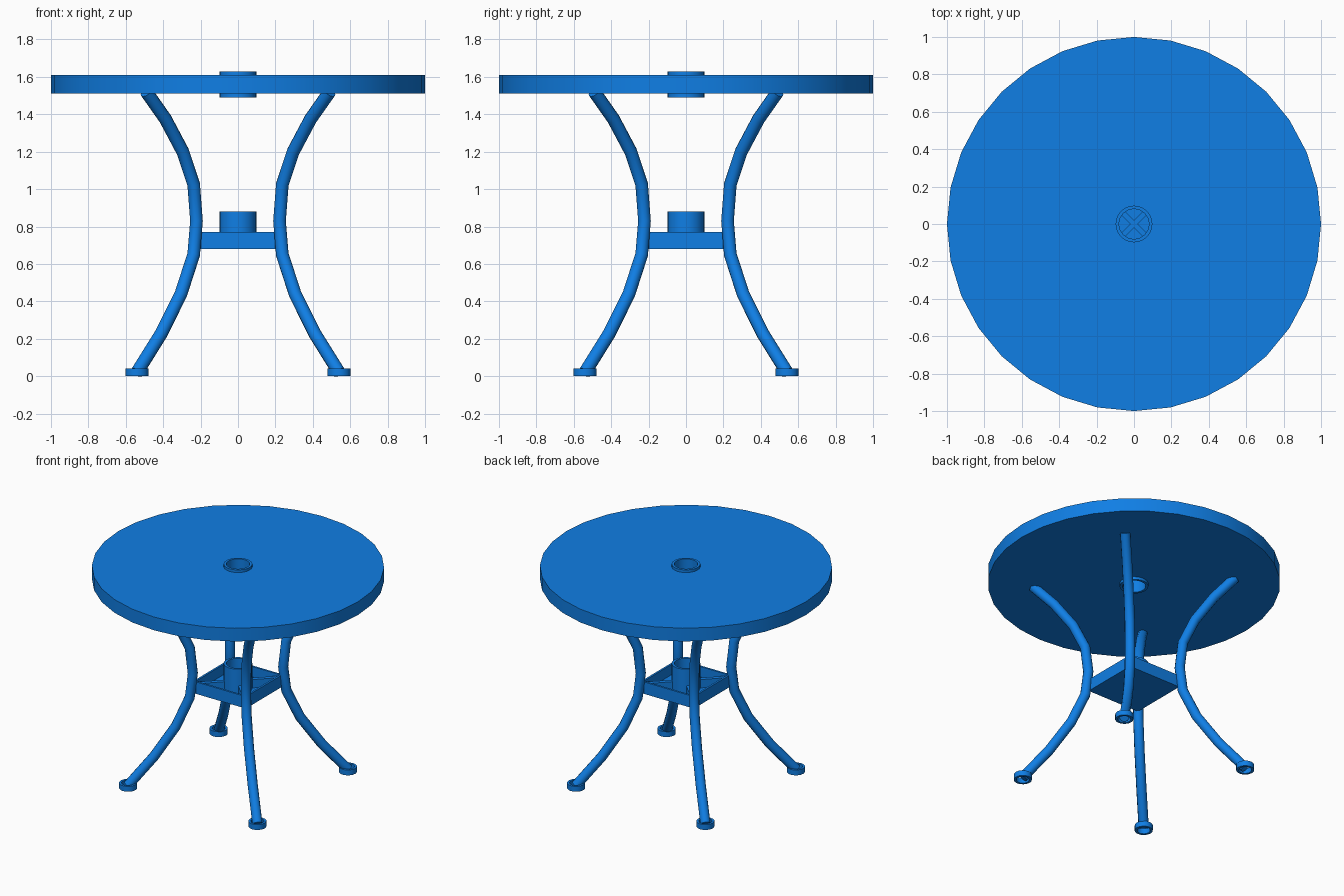
import bpy
import bmesh
from math import cos, sin, pi, sqrt, radians
from mathutils import Vector, Matrix

cube = bpy.data.objects.get("Cube")
if cube:
    bpy.data.objects.remove(cube, do_unlink=True)

BLUE = (0.005, 0.21, 0.78, 1)
blue = bpy.data.materials.new("blue_paint")
blue.use_nodes = True
blue.diffuse_color = BLUE
blue.node_tree.nodes["Principled BSDF"].inputs["Base Color"].default_value = BLUE


def finish(name, bm):
    """Turn a bmesh into a named, shaded object."""
    bmesh.ops.recalc_face_normals(bm, faces=bm.faces)
    mesh = bpy.data.meshes.new(name)
    bm.to_mesh(mesh)
    bm.free()
    mesh.materials.append(blue)
    obj = bpy.data.objects.new(name, mesh)
    bpy.context.collection.objects.link(obj)
    bpy.ops.object.select_all(action='DESELECT')
    obj.select_set(True)
    bpy.context.view_layer.objects.active = obj
    bpy.ops.object.shade_smooth_by_angle(angle=radians(35))
    return obj


def bridge(bm, a, b):
    for i in range(len(a)):
        j = (i + 1) % len(a)
        bm.faces.new((a[i], a[j], b[j], b[i]))


def ring(name, r_in, r_out, z0, z1, sides=32, at=(0, 0)):
    """Tube with a rectangular section around a vertical axis."""
    bm = bmesh.new()
    loops = []
    for r, z in ((r_in, z0), (r_out, z0), (r_out, z1), (r_in, z1)):
        loops.append([bm.verts.new((at[0] + r * cos(2 * pi * i / sides),
                                    at[1] + r * sin(2 * pi * i / sides), z))
                      for i in range(sides)])
    for k in range(4):
        bridge(bm, loops[k], loops[(k + 1) % 4])
    return finish(name, bm)


def box(name, size, centre, turn=0):
    bm = bmesh.new()
    bmesh.ops.create_cube(bm, size=1, matrix=Matrix.Translation(centre)
                          @ Matrix.Rotation(turn, 4, 'Z')
                          @ Matrix.Diagonal((*size, 1)))
    return finish(name, bm)


def leg(name, path, radius, angle, sides=12):
    """Bent tube swept along a path of (distance from axis, height)."""
    bm = bmesh.new()
    out = Vector((cos(angle), sin(angle), 0))
    side = Vector((-sin(angle), cos(angle), 0))
    pts = [out * d + Vector((0, 0, z)) for d, z in path]
    loops = []
    for k, p in enumerate(pts):
        tangent = (pts[min(k + 1, len(pts) - 1)] - pts[max(k - 1, 0)]).normalized()
        across = tangent.cross(side)
        loops.append([bm.verts.new(p + radius * (cos(2 * pi * i / sides) * across
                                                 + sin(2 * pi * i / sides) * side))
                      for i in range(sides)])
    for a, b in zip(loops, loops[1:]):
        bridge(bm, a, b)
    bm.faces.new(loops[0])
    bm.faces.new(loops[-1])
    return finish(name, bm)


# Round top with the parasol collar through its centre
ring("table_top", 0.09, 1.0, 1.51, 1.61)
ring("top_collar", 0.08, 0.098, 1.49, 1.63)

# Square tray between the legs, with pole socket and crossed ribs
HALF, WALL, LOW, HIGH = 0.22, 0.015, 0.68, 0.77
MID = (LOW + HIGH) / 2
box("tray_floor", (2 * HALF, 2 * HALF, 0.012), (0, 0, LOW + 0.006))
for s, label in ((-1, "a"), (1, "b")):
    off = s * (HALF - WALL / 2)
    box("tray_wall_x_" + label, (WALL, 2 * HALF, HIGH - LOW), (off, 0, MID))
    box("tray_wall_y_" + label, (2 * HALF, WALL, HIGH - LOW), (0, off, MID))
    box("tray_rib_" + label, (2.7 * HALF, 0.03, 0.07), (0, 0, LOW + 0.04), s * pi / 4)
ring("pole_socket", 0.08, 0.098, LOW + 0.005, 0.88)

# Four curved legs on the diagonals, each with a round foot
PATH = [(0.54, 0.02), (0.412, 0.225), (0.305, 0.44), (0.237, 0.65), (0.222, 0.83),
        (0.237, 1.025), (0.295, 1.2), (0.388, 1.375), (0.49, 1.52)]
diagonal = [(x * sqrt(2), z) for x, z in PATH]
corners = ("back_left", "back_right", "front_right", "front_left")
for k, corner in enumerate(corners):
    angle = pi / 4 + k * pi / 2
    leg(corner + "_leg", diagonal, 0.035, angle)
    d = 0.54 * sqrt(2)
    ring(corner + "_foot", 0.045, 0.062, 0, 0.04, 16, (d * cos(angle), d * sin(angle)))
